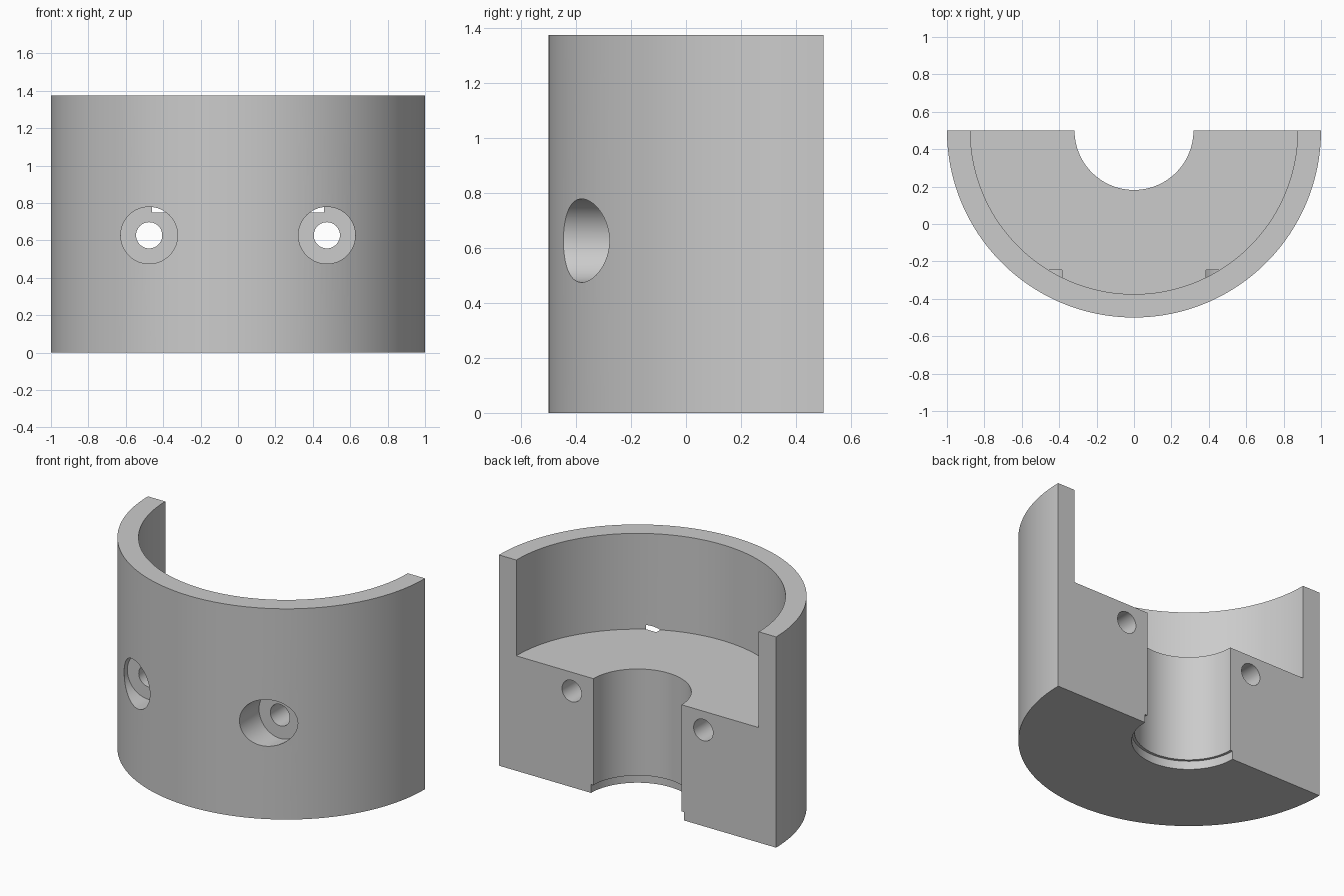
import bpy, bmesh, math
from mathutils import Matrix, Vector

if "Cube" in bpy.data.objects:
    bpy.data.objects.remove(bpy.data.objects["Cube"], do_unlink=True)

AXIS_Y = 0.5          # axis of the half round body
HEIGHT = 1.375
FLOOR = 0.75
HOLE_X, HOLE_Z = 0.475, 0.627

grey = bpy.data.materials.new("plain_grey")
grey.use_nodes = True
colour = (0.6, 0.6, 0.6, 1)
grey.diffuse_color = colour
grey.node_tree.nodes["Principled BSDF"].inputs["Base Color"].default_value = colour


def make_object(name, bm):
    bmesh.ops.recalc_face_normals(bm, faces=bm.faces)
    mesh = bpy.data.meshes.new(name)
    bm.to_mesh(mesh)
    bm.free()
    mesh.materials.append(grey)
    obj = bpy.data.objects.new(name, mesh)
    bpy.context.collection.objects.link(obj)
    return obj


def half_lathe(name, profile, steps):
    """Sweep a closed radius/height profile through the front half turn."""
    bm = bmesh.new()
    rings = []
    for i in range(steps + 1):
        a = math.pi + math.pi * i / steps
        rings.append([bm.verts.new((r * math.cos(a), AXIS_Y + r * math.sin(a), z))
                      for r, z in profile])
    n = len(profile)
    for a, b in zip(rings, rings[1:]):
        for j in range(n):
            k = (j + 1) % n
            bm.faces.new((a[j], a[k], b[k], b[j]))
    bm.faces.new(rings[0])
    bm.faces.new(rings[-1])
    return make_object(name, bm)


def drill(target, name, x, radius, y0, y1):
    """Cut a round hole running from y0 to y1."""
    bm = bmesh.new()
    place = (Matrix.Translation(Vector((x, (y0 + y1) / 2, HOLE_Z)))
             @ Matrix.Rotation(math.pi / 2, 4, 'X'))
    bmesh.ops.create_cone(bm, cap_ends=True, segments=64, radius1=radius,
                          radius2=radius, depth=y1 - y0, matrix=place)
    cutter = make_object(name, bm)
    cutter.hide_render = True
    mod = target.modifiers.new(name, 'BOOLEAN')
    mod.operation = 'DIFFERENCE'
    mod.solver = 'EXACT'
    mod.object = cutter
    bpy.ops.object.modifier_apply(modifier=mod.name)
    bpy.data.objects.remove(cutter, do_unlink=True)


# Half round body: thick base with a stepped bore, thin wall above
body = half_lathe("half_round_housing", [
    (0.335, 0), (1, 0), (1, HEIGHT), (0.875, HEIGHT),
    (0.875, FLOOR), (0.318, FLOOR), (0.318, 0.055), (0.335, 0.055)], 96)
bpy.context.view_layer.objects.active = body
body.select_set(True)

# Screw holes with wide head recesses opening at the front
for side, label in ((-1, "right"), (1, "left")):
    drill(body, label + "_screw_hole", side * HOLE_X, 0.07, -0.8, 0.8)
    drill(body, label + "_head_recess", side * HOLE_X, 0.152, -0.8, -0.245)

bpy.ops.object.shade_smooth_by_angle(angle=math.radians(30))
